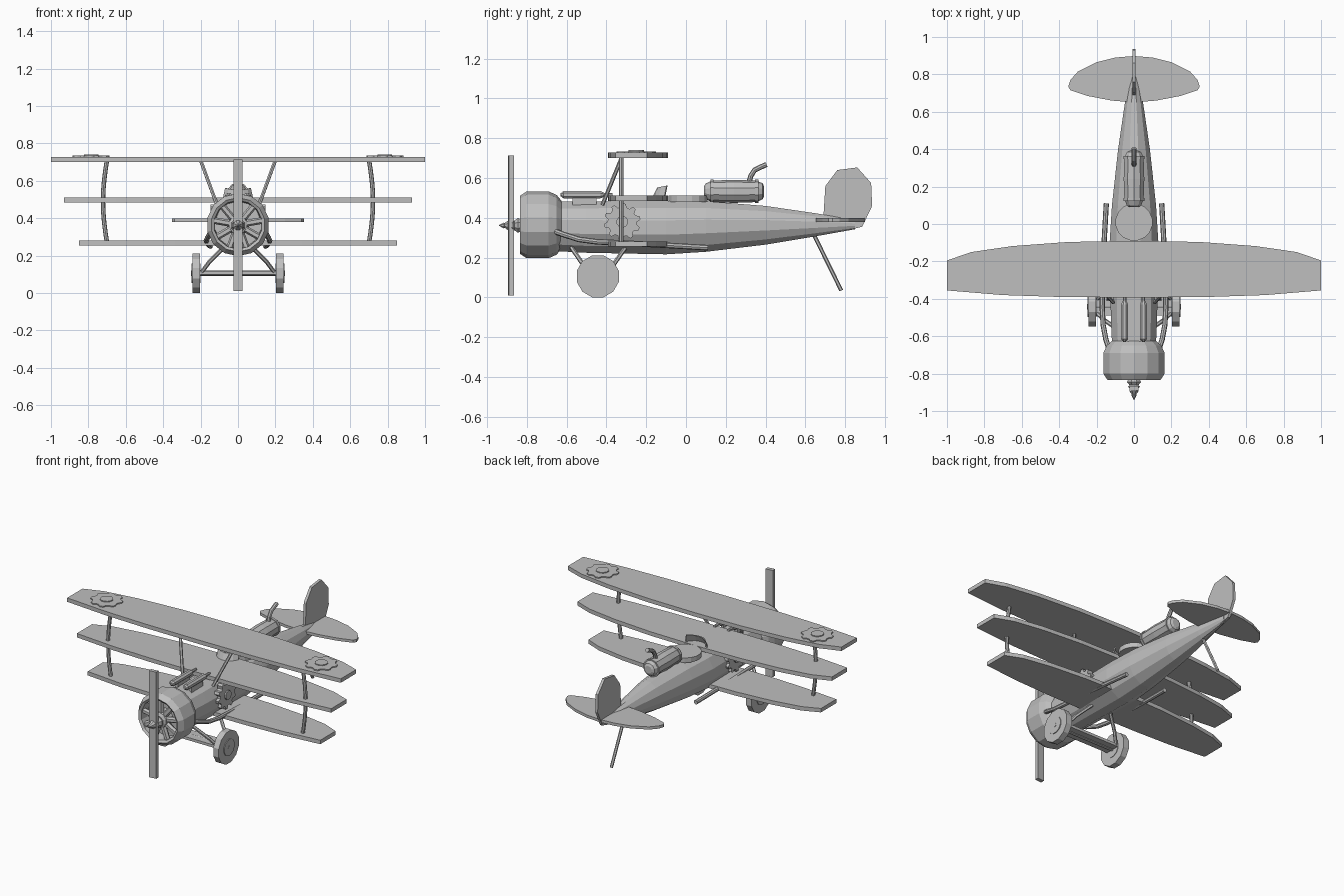
import bpy, bmesh, math
from mathutils import Vector

if "Cube" in bpy.data.objects:
    bpy.data.objects.remove(bpy.data.objects["Cube"])

grey = bpy.data.materials.new("plain grey")
grey.diffuse_color = (0.52, 0.52, 0.52, 1)
grey.use_nodes = True
grey.node_tree.nodes["Principled BSDF"].inputs["Base Color"].default_value = grey.diffuse_color


def finish(name, bm):
    bmesh.ops.recalc_face_normals(bm, faces=bm.faces)
    me = bpy.data.meshes.new(name)
    bm.to_mesh(me)
    bm.free()
    me.materials.append(grey)
    ob = bpy.data.objects.new(name, me)
    bpy.context.collection.objects.link(ob)
    return ob


def loft(name, rings, caps=True):
    """Skin a list of equal-length closed rings."""
    bm = bmesh.new()
    vs = [[bm.verts.new(p) for p in ring] for ring in rings]
    n = len(vs[0])
    for a, b in zip(vs, vs[1:]):
        for i in range(n):
            j = (i + 1) % n
            bm.faces.new((a[i], a[j], b[j], b[i]))
    if caps:
        bm.faces.new(vs[0])
        bm.faces.new(vs[-1])
    return finish(name, bm)


def oval(y, cx, cz, rx, rz, n):
    """Ring facing along y."""
    angs = [2 * math.pi * (i + 0.5) / n for i in range(n)]
    return [(cx + rx * math.cos(a), y, cz + rz * math.sin(a)) for a in angs]


def lathe(name, prof, cx, cz, n=12, caps=True):
    return loft(name, [oval(y, cx, cz, r, r, n) for y, r in prof], caps)


def tube(name, path, r, n=8):
    """Round bar along a path."""
    pts = [Vector(p) for p in path]
    d = pts[-1] - pts[0]
    ref = Vector((0, 0, 0))
    ref[min(range(3), key=lambda k: abs(d[k]))] = 1
    rings = []
    for i, p in enumerate(pts):
        t = (pts[min(i + 1, len(pts) - 1)] - pts[max(i - 1, 0)]).normalized()
        u = t.cross(ref).normalized()
        v = t.cross(u)
        angs = [2 * math.pi * k / n for k in range(n)]
        rings.append([p + r * (math.cos(a) * u + math.sin(a) * v) for a in angs])
    return loft(name, rings)


def plate(name, outline, axis, lo, hi):
    """Flat slab: a 2D outline extruded along x, y or z."""
    def put(p, h):
        q = list(p)
        q.insert(axis, h)
        return q
    return loft(name, [[put(p, h) for p in outline] for h in (lo, hi)])


def cog(cx, cy, r, teeth, depth=0.8):
    out = []
    for i in range(teeth):
        for f, k in ((0, depth), (0.2, 1), (0.5, 1), (0.7, depth)):
            a = 2 * math.pi * (i + f) / teeth
            out.append((cx + r * k * math.cos(a), cy + r * k * math.sin(a)))
    return out


def disc(cx, cy, r, n):
    return [(cx + r * math.cos(2 * math.pi * (i + .5) / n),
             cy + r * math.sin(2 * math.pi * (i + .5) / n)) for i in range(n)]


def mirrored(half):
    """Close a right-hand outline across x = 0."""
    return half + [(-x, y) for x, y in reversed(half) if x > 0]


# Three stacked wings
wing = [(0, -0.393), (0.4, -0.39), (0.7, -0.38), (1, -0.355), (1, -0.195),
        (0.87, -0.15), (0.65, -0.118), (0.35, -0.096), (0, -0.09)]
for name, span, z in (("top_wing", 1, 0.701), ("middle_wing", 0.93, 0.485),
                      ("lower_wing", 0.85, 0.255)):
    plate(name, mirrored([(x * span, y) for x, y in wing]), 2, z, z + 0.026)

# Fuselage: y, half width, bottom, top
body = [(-0.68, 0.12, 0.23, 0.485), (-0.5, 0.128, 0.22, 0.487),
        (-0.1, 0.135, 0.212, 0.49), (0.1, 0.122, 0.225, 0.488),
        (0.4, 0.088, 0.262, 0.463), (0.65, 0.05, 0.305, 0.425),
        (0.85, 0.014, 0.342, 0.39)]
loft("fuselage", [oval(y, 0, (a + b) / 2, w, (b - a) / 2, 12) for y, w, a, b in body])

# Engine cowl, open at the front
HZ = 0.365
lathe("engine_cowl", [(-0.76, 0.125), (-0.825, 0.13), (-0.835, 0.145), (-0.8, 0.168),
                      (-0.69, 0.168), (-0.65, 0.15), (-0.625, 0.12)], 0, HZ, 14)
for i in range(9):
    a = 2 * math.pi * i / 9 + math.pi / 2
    c, s = math.cos(a), math.sin(a)
    tube("engine_cylinder", [(0.03 * c, -0.8, HZ + 0.03 * s),
                             (0.135 * c, -0.8, HZ + 0.135 * s)], 0.018, 6)
lathe("engine_hub", [(-0.75, 0.06), (-0.82, 0.05), (-0.83, 0.03)], 0, HZ, 10)

# Threaded spinner and propeller
lathe("spinner", [(-0.82, 0.03), (-0.845, 0.04), (-0.862, 0.026), (-0.868, 0.034),
                  (-0.888, 0.02), (-0.893, 0.027), (-0.912, 0.012),
                  (-0.915, 0.016), (-0.94, 0.002)], 0, HZ - 0.003, 8)
plate("propeller", [(-0.025, -0.895), (0.025, -0.89), (0.025, -0.865), (-0.025, -0.87)],
      2, 0.01, 0.714)

# Cockpit rim and curved windscreen
plate("cockpit_rim", disc(0, 0.01, 0.1, 16), 2, 0.48, 0.512)
screen = []
for i in range(7):
    a = math.radians(-90 + (i - 3) * 20)
    c, s = math.cos(a), math.sin(a)
    lean = 0.84
    top = 0.572 - 0.02 * math.cos(math.radians((i - 3) * 20))
    screen.append([(0.095 * c, -0.05 + 0.12 * s, 0.5),
                   (0.087 * c, -0.05 + 0.11 * s, 0.5),
                   (0.087 * c * lean, -0.05 + 0.085 * s, top),
                   (0.095 * c * lean, -0.05 + 0.095 * s, top)])
loft("windscreen", screen)

# Boiler tank with chimney
lathe("boiler_tank", [(0.09, 0.025), (0.1, 0.04), (0.13, 0.054), (0.24, 0.058),
                      (0.355, 0.054), (0.385, 0.04), (0.392, 0.025)], 0, 0.533, 10)
for y in (0.13, 0.355):
    lathe("tank_band", [(y - 0.008, 0.059), (y + 0.008, 0.059)], 0, 0.533, 10)
tube("chimney", [(0, 0.315, 0.57), (0, 0.325, 0.61), (0, 0.345, 0.64),
                 (0, 0.375, 0.655), (0, 0.405, 0.668)], 0.013)

# Tail
tail = [(0, 0.65), (0.12, 0.66), (0.25, 0.685), (0.34, 0.715), (0.352, 0.735),
        (0.34, 0.77), (0.3, 0.815), (0.2, 0.865), (0.1, 0.89), (0, 0.898)]
plate("tailplane", mirrored(tail), 2, 0.38, 0.398)
plate("tail_fin", [(0.69, 0.4), (0.7, 0.56), (0.76, 0.64), (0.86, 0.653), (0.93, 0.575),
                   (0.935, 0.46), (0.885, 0.355), (0.82, 0.34)], 0, -0.009, 0.009)
tube("tail_skid", [(0, 0.64, 0.32), (0, 0.78, 0.035)], 0.01, 6)

# Wheel spreader plate and axle
plate("axle_fairing", [(-0.2, -0.49), (0.2, -0.49), (0.2, -0.39), (-0.2, -0.39)],
      2, 0.1, 0.118)
tube("axle", [(-0.25, -0.443, 0.106), (0.25, -0.443, 0.106)], 0.014)

# Paired parts
for s in (-1, 1):
    # Wheels and landing legs
    plate("wheel", disc(-0.443, 0.106, 0.109, 12), 0, s * 0.203, s * 0.243)
    plate("wheel_hub", disc(-0.443, 0.106, 0.055, 12), 0, s * 0.2, s * 0.248)
    for d in (-1, 1):
        tube("landing_leg", [(s * 0.195, -0.44 + d * 0.04, 0.11),
                             (s * 0.15, -0.44 + d * 0.08, 0.17),
                             (s * 0.07, -0.44 + d * 0.135, 0.25)], 0.011, 6)
    # Wing struts
    tube("outer_strut", [(s * (0.7 + 0.022 * math.sin(math.pi * k / 8)), -0.325,
                          0.265 + 0.45 * k / 8) for k in range(9)], 0.012)
    tube("centre_strut", [(s * 0.2, -0.32, 0.71), (s * 0.11, -0.42, 0.465)], 0.01, 6)
    # Guns
    lathe("gun_body", [(-0.63, 0.008), (-0.615, 0.02), (-0.43, 0.02), (-0.41, 0.01),
                       (-0.37, 0.009)], s * 0.05, 0.516, 8)
    plate("gun_mount", [(s * 0.04, -0.57), (s * 0.06, -0.57), (s * 0.06, -0.45),
                        (s * 0.04, -0.45)], 2, 0.46, 0.505)
    # Exhaust pipe sweeping along the side
    tube("exhaust_pipe", [(s * 0.13, -0.68, 0.34), (s * 0.15, -0.62, 0.318),
                          (s * 0.165, -0.54, 0.292), (s * 0.17, -0.45, 0.28),
                          (s * 0.168, -0.32, 0.274), (s * 0.16, -0.1, 0.262),
                          (s * 0.148, 0.11, 0.25)], 0.014)
    # Gear on the fuselage side
    plate("side_gear", cog(-0.32, 0.38, 0.092, 10), 0, s * 0.11, s * 0.146)
    plate("side_gear_hub", disc(-0.32, 0.38, 0.03, 10), 0, s * 0.14, s * 0.156)
    # Raised gears on the top wing
    plate("wing_gear", cog(s * 0.785, -0.25, 0.1, 8, 0.85), 2, 0.72, 0.734)
    plate("wing_gear_hub", disc(s * 0.785, -0.25, 0.04, 12), 2, 0.73, 0.74)
